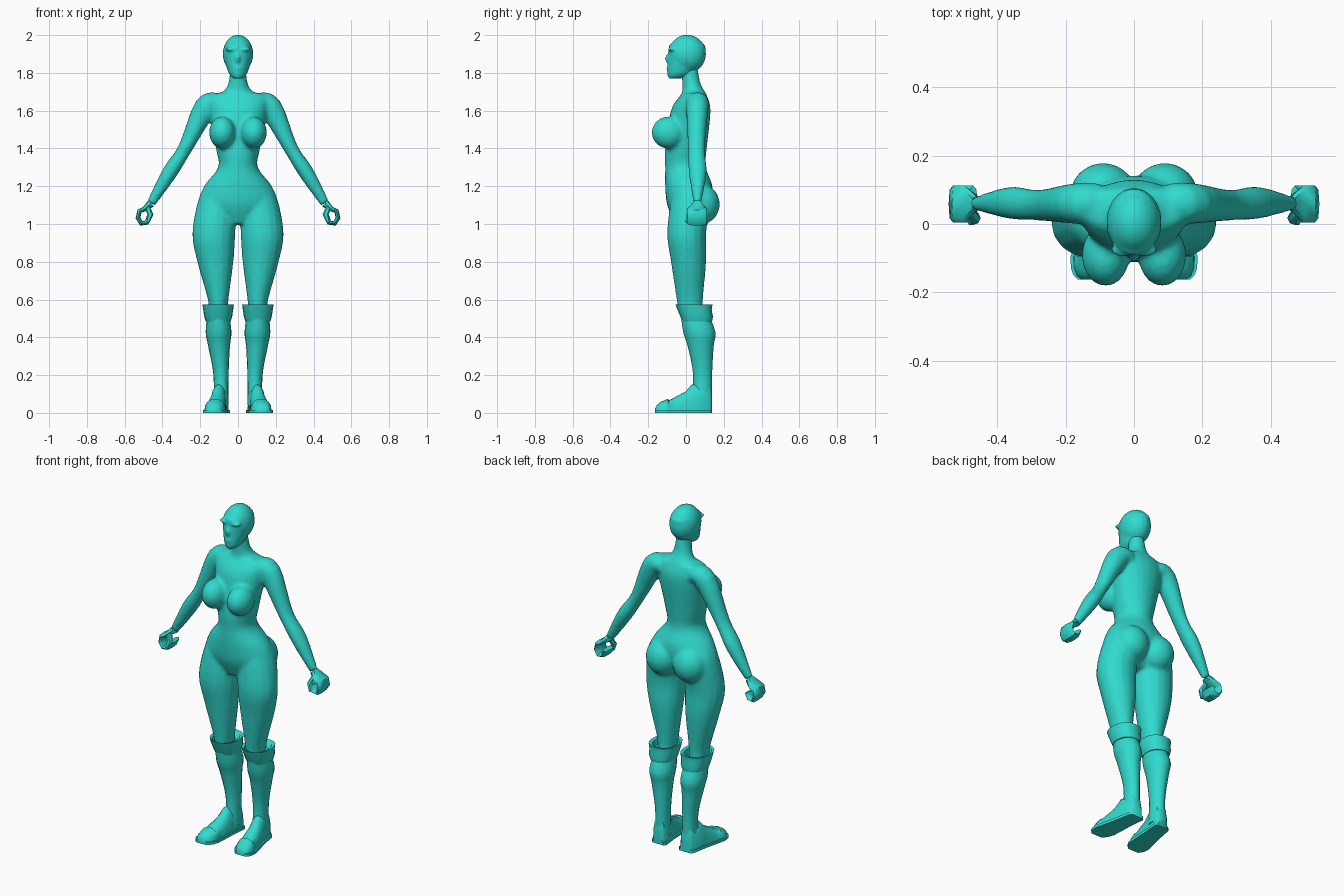
import bpy
import bmesh
from math import cos, sin, pi, radians, copysign
from mathutils import Matrix, Vector

if "Cube" in bpy.data.objects:
    bpy.data.objects.remove(bpy.data.objects["Cube"])

teal = bpy.data.materials.new("teal")
teal.use_nodes = True
teal.diffuse_color = (.03, .7, .62, 1)
teal.node_tree.nodes["Principled BSDF"].inputs["Base Color"].default_value = teal.diffuse_color


def skin(bm, rings):
    """Join rings of points into a closed, capped skin."""
    loops = [[bm.verts.new(point) for point in ring] for ring in rings]
    count = len(loops[0])
    for lower, upper in zip(loops, loops[1:]):
        for i in range(count):
            j = (i + 1) % count
            bm.faces.new((lower[i], lower[j], upper[j], upper[i]))
    bm.faces.new(loops[0])
    bm.faces.new(loops[-1])


def curve_through(rows, steps=4):
    """Fill in a smooth run of rows between the given ones."""
    points = [Vector(row) for row in rows]
    filled = []
    for k, (start, end) in enumerate(zip(points, points[1:])):
        before = points[max(k - 1, 0)]
        after = points[min(k + 2, len(points) - 1)]
        leave, arrive, step = (end - before) / 2, (after - start) / 2, end - start
        for i in range(steps):
            t = i / steps
            filled.append(start + leave * t + (3 * step - 2 * leave - arrive) * t ** 2
                          + (leave + arrive - 2 * step) * t ** 3)
    return filled + [points[-1]]


def limb(bm, rows, side=1, level=True, count=16, power=1):
    """Loft rows of (x, z, half width, front y, back y); level keeps rings horizontal."""
    middles = [Vector((x, (front + back) / 2, z)) for x, z, half, front, back in rows]
    rings = []
    for k, (x, z, half, front, back) in enumerate(rows):
        across = Vector((1, 0, 0))
        if not level:
            along = middles[min(k + 1, len(rows) - 1)] - middles[max(k - 1, 0)]
            across = Vector((along.z, 0, -along.x)).normalized()
        ring = []
        for i in range(count):
            angle = 2 * pi * i / count
            u = copysign(abs(cos(angle)) ** power, cos(angle))
            v = copysign(abs(sin(angle)) ** power, sin(angle))
            point = middles[k] + across * half * u
            ring.append((point.x * side, point.y + v * (back - front) / 2, point.z))
        rings.append(ring)
    skin(bm, rings)


def upright(x, rows):
    """Place rows of (z, half width, front y, back y) on one vertical axis."""
    return [(x, *row) for row in rows]


def blob(bm, centre, radii):
    matrix = Matrix.Translation(centre) @ Matrix.Diagonal((*radii, 1))
    bmesh.ops.create_uvsphere(bm, u_segments=20, v_segments=14, radius=1, matrix=matrix)


def finish(name, bm, voxel=0):
    bmesh.ops.recalc_face_normals(bm, faces=bm.faces[:])
    mesh = bpy.data.meshes.new(name)
    bm.to_mesh(mesh)
    bm.free()
    mesh.materials.append(teal)
    mesh.shade_smooth()
    obj = bpy.data.objects.new(name, mesh)
    bpy.context.collection.objects.link(obj)
    if voxel:
        # Blend overlapping masses into one soft surface
        blend = obj.modifiers.new("blend", 'REMESH')
        blend.mode = 'VOXEL'
        blend.voxel_size = voxel
        blend.use_smooth_shade = True
        soften = obj.modifiers.new("soften", 'SMOOTH')
        soften.iterations = 4
    else:
        mesh.set_sharp_from_angle(angle=radians(50))


# Body: torso and neck, then legs, arms, chest and seat on each side
torso = upright(0, [
    (1, .06, -.06, .06), (1.1, .2, -.1, .13), (1.2, .18, -.11, .14),
    (1.3, .105, -.11, .105), (1.4, .117, -.11, .11), (1.6, .155, -.08, .13),
    (1.68, .155, -.03, .11), (1.7, .08, -.02, .1), (1.75, .05, -.02, .075),
    (1.84, .04, -.03, .06)])
leg = [(.105, .52, .05, -.04, .09), (.105, .6, .055, -.05, .09), (.12, .8, .096, -.08, .107),
       (.128, .95, .114, -.1, .107), (.11, 1.13, .1, -.08, .13), (.09, 1.2, .08, -.06, .11)]
arm = [(.1, 1.64, .045, 0, .12), (.17, 1.62, .062, 0, .12), (.28, 1.4, .038, .01, .1),
       (.36, 1.275, .041, .014, .11), (.46, 1.11, .025, .04, .08)]
body = bmesh.new()
limb(body, curve_through(torso), count=24)
for side in (1, -1):
    limb(body, curve_through(leg), side)
    limb(body, curve_through(arm), side, level=False)
    blob(body, (side * .083, -.092, 1.484), (.07, .09, .085))
    blob(body, (side * .09, .083, 1.105), (.098, .096, .105))
finish("body", body, voxel=.011)

# Head: skull and face, with nose, lips and brows
face = upright(0, [(1.77, .022, -.09, -.03), (1.8, .05, -.1, .04),
                   (1.9, .077, -.094, .1), (1.95, .07, -.09, .1)])
head = bmesh.new()
limb(head, curve_through(face), count=24)
blob(head, (0, .006, 1.9), (.081, .1, .102))
blob(head, (0, -.09, 1.876), (.013, .022, .028))
blob(head, (0, -.09, 1.823), (.022, .015, .01))
for side in (1, -1):
    blob(head, (side * .034, -.074, 1.925), (.034, .022, .011))
finish("head", head, voxel=.007)

# Hands: fingers curled from the wrist into an open loop, plus a thumb
fist = [(.46, 1.11, .022, .04, .08)]
for k in range(6):
    bend = radians(100 - 56 * k)
    fist.append((.5 + .03 * cos(bend), 1.04 + .04 * sin(bend), .013, .005, .112))
thumb = [(.48, 1.09, .014, .02, .055), (.464, 1.05, .016, 0, .035), (.478, 1.01, .01, -.005, .02)]

# Boots: shaft, turned-over cuff, foot and sole
shaft = [(.09, .04, .04, .03, .138), (.09, .2, .04, .038, .138), (.1, .35, .057, .01, .146),
         (.103, .43, .068, -.015, .155), (.105, .54, .055, -.03, .11)]
cuff = upright(.105, [(.485, .066, -.02, .138), (.51, .074, -.03, .143), (.545, .079, -.045, .136),
                      (.573, .083, -.055, .14), (.568, .066, -.045, .12), (.53, .056, -.035, .1)])
# Foot rows are y, half width and height, from heel to toe
foot = [(.138, .028, .1), (.125, .04, .16), (.03, .044, .15), (0, .047, .115),
        (-.05, .052, .088), (-.09, .055, .066), (-.095, .057, .075), (-.13, .05, .06),
        (-.15, .04, .046), (-.163, .025, .025)]
welt = .008


def foot_axis(y):
    """The feet turn outward towards the toe."""
    return .108 - .14 * y


def dome(y, half, height, side, count=9):
    ring = []
    for i in range(count):
        angle = pi * i / (count - 1)
        rise = max(sin(angle), 0) ** .8
        ring.append((side * (foot_axis(y) + half * cos(angle)), y, welt + (height - welt) * rise))
    return ring


def slab(y, half, side):
    edge = half + welt
    corners = ((-edge, 0), (edge, 0), (edge, 2 * welt), (-edge, 2 * welt))
    return [(side * (foot_axis(y) + offset), y, z) for offset, z in corners]


for side, word in ((1, "left"), (-1, "right")):
    hand = bmesh.new()
    limb(hand, fist, side, level=False, count=8, power=.7)
    limb(hand, thumb, side, level=False, count=6)
    finish(word + "_hand", hand)

    boot = bmesh.new()
    limb(boot, curve_through(shaft), side)
    skin(boot, [dome(*row, side) for row in foot])
    finish(word + "_boot", boot)

    fold = bmesh.new()
    limb(fold, cuff, side, power=.85)
    finish(word + "_boot_cuff", fold)

    sole = bmesh.new()
    skin(sole, [slab(y, half, side) for y, half, height in foot])
    finish(word + "_sole", sole)
